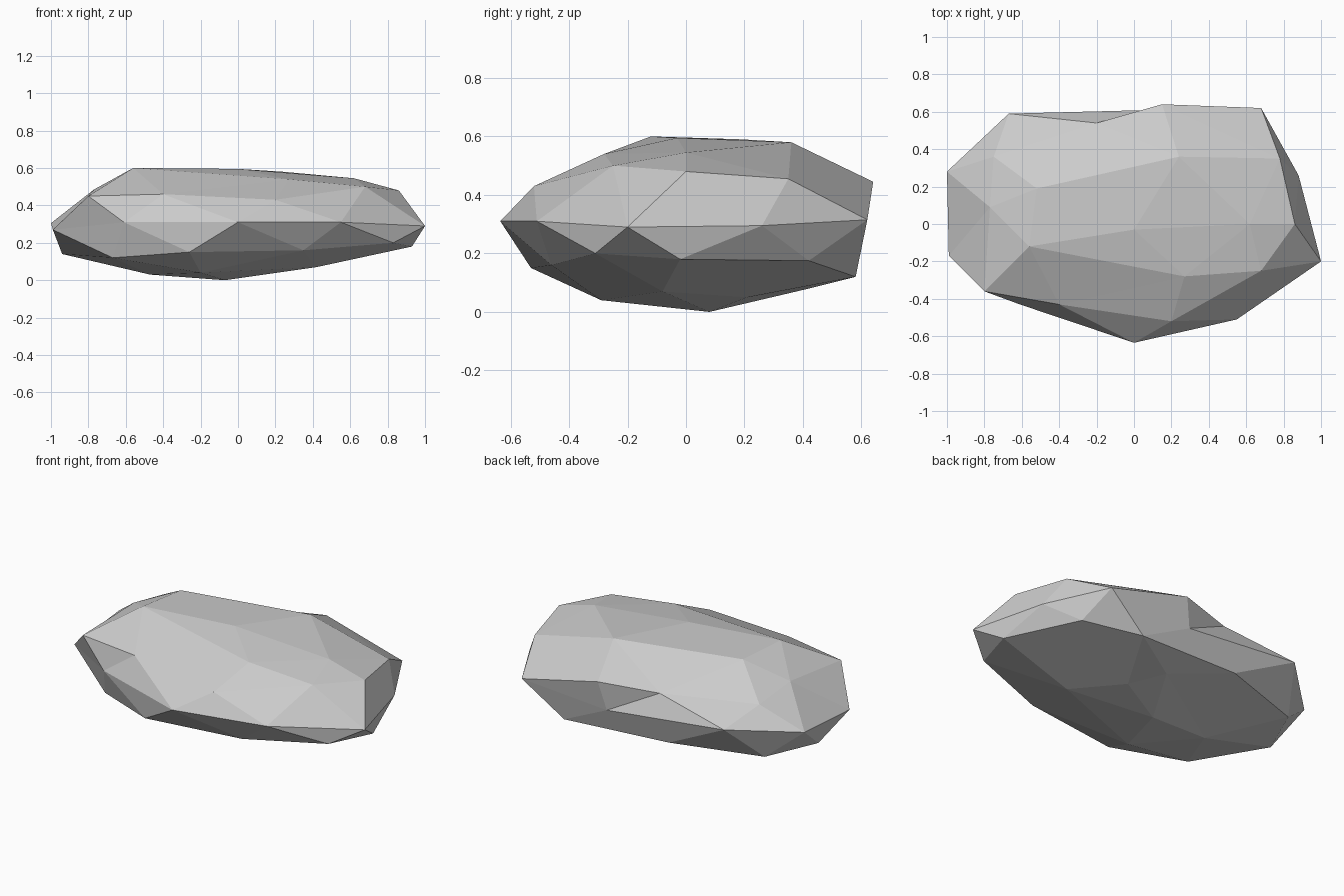
import bpy
import bmesh
from mathutils import Vector

# Remove only the default cube
default = bpy.data.objects.get("Cube")
if default:
    bpy.data.objects.remove(default, do_unlink=True)

# Corner points of the boulder in hundredths of a unit, grouped by height band
crown = [(-56, -12, 60), (-52, 19, 59), (0, -3, 59.5), (24, 36, 58),
         (27, -28, 54), (62, 0, 54.5), (68, -25, 50)]
shoulder = [(-77, 9, 48.5), (-75, 36, 44), (-80, -36, 45), (-40, -43, 46),
            (20, -52, 43), (86, 0, 48), (78, 35, 45.5), (15, 64, 44.5),
            (-20, 54, 43)]
waist = [(-100, 28, 30.5), (-99, -17, 27), (-61, -43, 31), (0, -63.5, 31),
         (55, -51, 31), (100, -20, 29), (88, 26, 29.5), (68, 62, 31.5),
         (11, 61, 27), (-67, 59, 35)]
flank = [(-94, 6, 14), (-67, -33, 12), (-26, -53, 15), (35, -46, 16),
         (83, -31, 20), (93, -2, 18), (73, 42, 17.5), (42, 58, 12),
         (-27, 55, 15), (-80, 38, 14)]
base = [(-47, 5, 3), (-20, -29, 4), (-7, 8, 0), (22, 21, 5), (42, -8, 7),
        (10, 40, 7.5)]

CENTRE = Vector((0, 0, 0.3))
HALF_SIZE = Vector((1, 0.64, 0.3))


def rounded(point):
    """Push a point most of the way onto a ball, so shallow dents keep a corner."""
    offset = point - CENTRE
    ball = Vector(o / h for o, h in zip(offset, HALF_SIZE))
    return ball * ball.length ** -0.75


def make_material(name, colour):
    material = bpy.data.materials.new(name)
    material.use_nodes = True
    material.diffuse_color = colour
    shader = next(n for n in material.node_tree.nodes if n.type == "BSDF_PRINCIPLED")
    shader.inputs["Base Color"].default_value = colour
    return material


# Skin the rounded corners, then move each corner to its true place
bm = bmesh.new()
true_place = {}
for band in (crown, shoulder, waist, flank, base):
    for corner in band:
        place = Vector(corner) / 100
        true_place[bm.verts.new(rounded(place))] = place
bmesh.ops.convex_hull(bm, input=list(bm.verts))
for vert, place in true_place.items():
    if vert.is_valid:
        vert.co = place
loose = [v for v in bm.verts if not v.link_faces]
bmesh.ops.delete(bm, geom=loose, context="VERTS")
bmesh.ops.recalc_face_normals(bm, faces=list(bm.faces))

# Flat-shaded boulder
mesh = bpy.data.meshes.new("boulder")
bm.to_mesh(mesh)
bm.free()
mesh.materials.append(make_material("stone grey", (0.6, 0.6, 0.6, 1)))
boulder = bpy.data.objects.new("boulder", mesh)
bpy.context.collection.objects.link(boulder)
